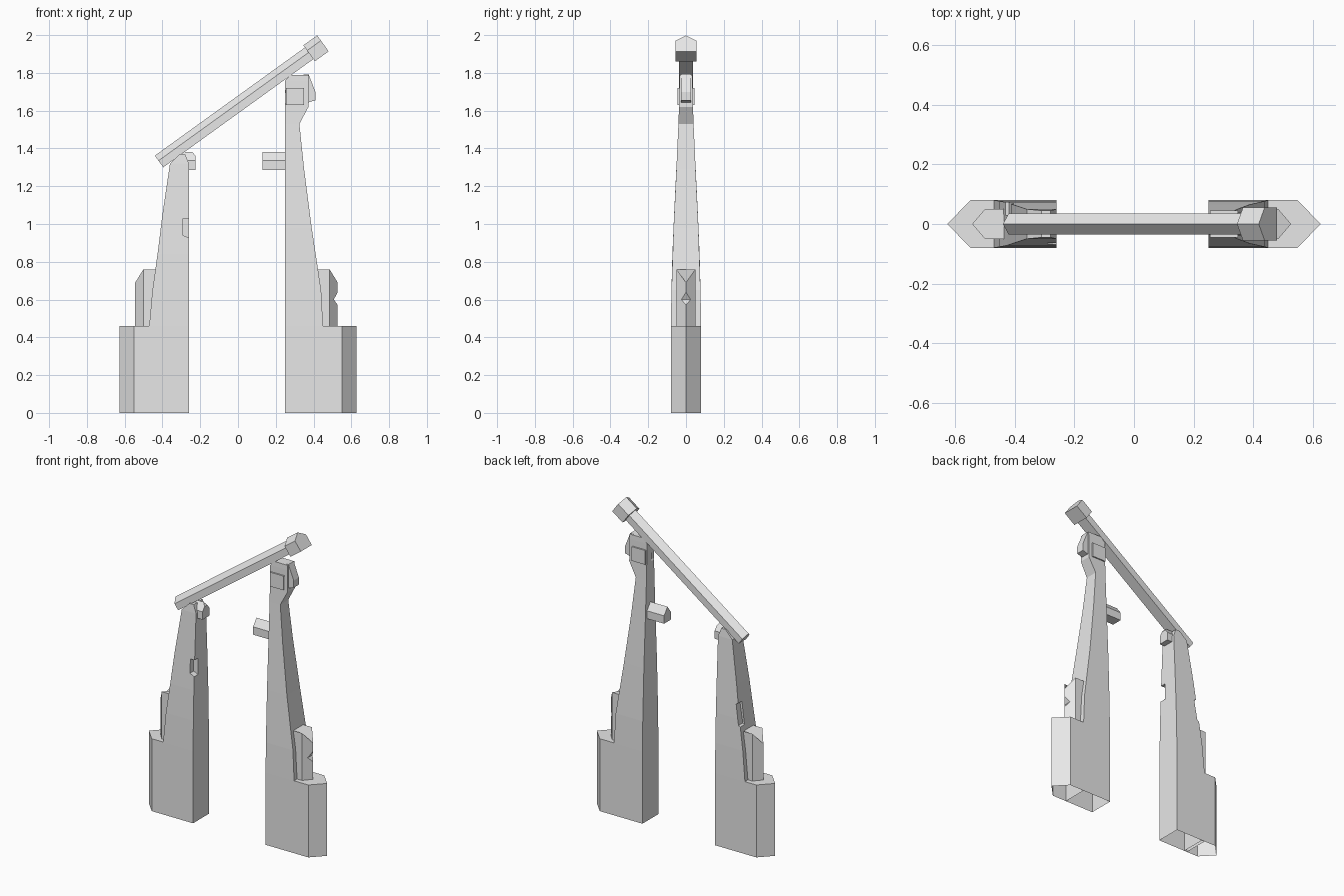
import bpy, bmesh
from math import atan2
from mathutils import Matrix, Vector

cube = bpy.data.objects.get("Cube")
if cube:
    bpy.data.objects.remove(cube, do_unlink=True)

stone = bpy.data.materials.new("grey stone")
stone.use_nodes = True
stone.diffuse_color = (0.8, 0.8, 0.8, 1)
stone.node_tree.nodes["Principled BSDF"].inputs["Base Color"].default_value = (0.8, 0.8, 0.8, 1)


def loft(name, rings):
    """Closed solid through a row of matching rings."""
    bm = bmesh.new()
    loops = [[bm.verts.new(p) for p in ring] for ring in rings]
    for a, b in zip(loops, loops[1:]):
        for i in range(len(a)):
            j = (i + 1) % len(a)
            bm.faces.new((a[i], a[j], b[j], b[i]))
    bm.faces.new(loops[0])
    bm.faces.new(loops[-1])
    bmesh.ops.recalc_face_normals(bm, faces=bm.faces)
    mesh = bpy.data.meshes.new(name)
    bm.to_mesh(mesh)
    bm.free()
    mesh.materials.append(stone)
    obj = bpy.data.objects.new(name, mesh)
    bpy.context.collection.objects.link(obj)
    return obj


def side_prism(name, profile, y0, y1):
    return loft(name, [[(x, y, z) for x, z in profile] for y in (y0, y1)])


def roofed_bar(name, x0, x1, half, bottom, shoulder, ridge):
    """Bar along x with a flat bottom and a ridged top."""
    section = [(-half, bottom), (half, bottom), (half, shoulder), (0, ridge), (-half, shoulder)]
    return loft(name, [[(x, y, z) for y, z in section] for x in (x0, x1)])


def pillar(name, levels):
    return loft(name, [[(a, -h, z), (b, -h, z), (b, h, z), (a, h, z)] for z, a, b, h in levels])


def pointed_block(name, x0, x1, tip, half, z0, z1, tip_drop):
    plan = [(x0, -half), (x1, -half), (tip, 0), (x1, half), (x0, half)]
    return loft(name, [[(x, y, z0) for x, y in plan],
                       [(x, y, z1 - (tip_drop if x == tip else 0)) for x, y in plan]])


def chip(obj, cutter):
    """Cut a broken piece out of a part and drop the cutter."""
    cutter.hide_render = True
    mod = obj.modifiers.new("chip", "BOOLEAN")
    mod.operation, mod.solver, mod.object = "DIFFERENCE", "EXACT", cutter
    bpy.context.view_layer.update()
    deps = bpy.context.evaluated_depsgraph_get()
    mesh = bpy.data.meshes.new_from_object(obj.evaluated_get(deps))
    obj.modifiers.clear()
    obj.data = mesh
    bpy.data.objects.remove(cutter, do_unlink=True)


def open_bottom(obj):
    bm = bmesh.new()
    bm.from_mesh(obj.data)
    low = [f for f in bm.faces if max(v.co.z for v in f.verts) < 0.001]
    bmesh.ops.delete(bm, geom=low, context="FACES")
    bm.to_mesh(obj.data)
    bm.free()


# Tall left-standing pillar with a flared head
tall = pillar("tall_pillar", [
    (0, 0.25, 0.45, 0.08), (0.46, 0.25, 0.45, 0.08), (0.65, 0.25, 0.44, 0.077),
    (0.98, 0.25, 0.39, 0.066), (1.29, 0.25, 0.35, 0.051), (1.53, 0.25, 0.325, 0.04),
    (1.62, 0.25, 0.373, 0.037), (1.76, 0.25, 0.373, 0.035), (1.79, 0.28, 0.373, 0.034)])
chip(tall, side_prism("chip_cutter", [(0.23, 1.6), (0.26, 1.65), (0.25, 1.71), (0.23, 1.72)], -0.1, -0.01))
side_prism("tall_pillar_cap", [(0.3, 1.785), (0.373, 1.793), (0.41, 1.7), (0.41, 1.655), (0.36, 1.64)],
           -0.026, 0.026)
side_prism("head_plate", [(0.255, 1.63), (0.35, 1.63), (0.35, 1.72), (0.255, 1.72)], -0.045, 0.045)

# Short broken pillar
short = pillar("short_pillar", [
    (0, -0.47, -0.26, 0.08), (0.46, -0.47, -0.26, 0.08), (0.65, -0.453, -0.26, 0.077),
    (0.84, -0.426, -0.26, 0.072), (1.05, -0.4, -0.26, 0.063), (1.32, -0.36, -0.26, 0.05),
    (1.37, -0.31, -0.28, 0.045)])
chip(short, side_prism("chip_cutter", [(-0.29, 0.94), (-0.2, 0.9), (-0.2, 1.03), (-0.29, 1.03)], -0.1, -0.03))
chip(short, side_prism("chip_cutter", [(-0.5, 0.76), (-0.42, 0.8), (-0.4, 0.93), (-0.5, 0.98)], 0.03, 0.1))

# Pedestals and buttresses on the outer sides
for side, sign in (("left", 1), ("right", -1)):
    base = pointed_block(side + "_pedestal", sign * 0.45, sign * 0.55, sign * 0.627, 0.08, 0, 0.46, 0)
    open_bottom(base)
    shift = 0 if sign > 0 else -0.016
    block = pointed_block(side + "_buttress", sign * 0.42, sign * 0.485 + shift,
                          sign * 0.528 + shift, 0.05, 0.455, 0.76, 0.07)
    if sign > 0:
        chip(block, side_prism("chip_cutter", [(0.507, 0.6), (0.55, 0.54), (0.55, 0.68)], -0.1, 0.1))
for obj in (tall, short):
    open_bottom(obj)

# Stubs of the lower crossbar
roofed_bar("left_stub", 0.13, 0.26, 0.034, 1.285, 1.335, 1.38)
stub = roofed_bar("right_stub", -0.3, -0.225, 0.034, 1.285, 1.335, 1.38)
chip(stub, side_prism("chip_cutter", [(-0.255, 1.4), (-0.2, 1.4), (-0.2, 1.34), (-0.225, 1.36)], -0.1, 0.1))

# Fallen top beam and its end cap
start, end = Vector((-0.418, 0, 1.331)), Vector((0.413, 0, 1.93))
span = end - start
tilt = Matrix.Translation(start) @ Matrix.Rotation(-atan2(span.z, span.x), 4, "Y")
beam = roofed_bar("top_beam", 0, span.length, 0.036, -0.038, 0.005, 0.038)
cap = roofed_bar("beam_cap", span.length - 0.045, span.length + 0.045, 0.055, -0.052, 0.018, 0.052)
for obj in (beam, cap):
    obj.data.transform(tilt)
